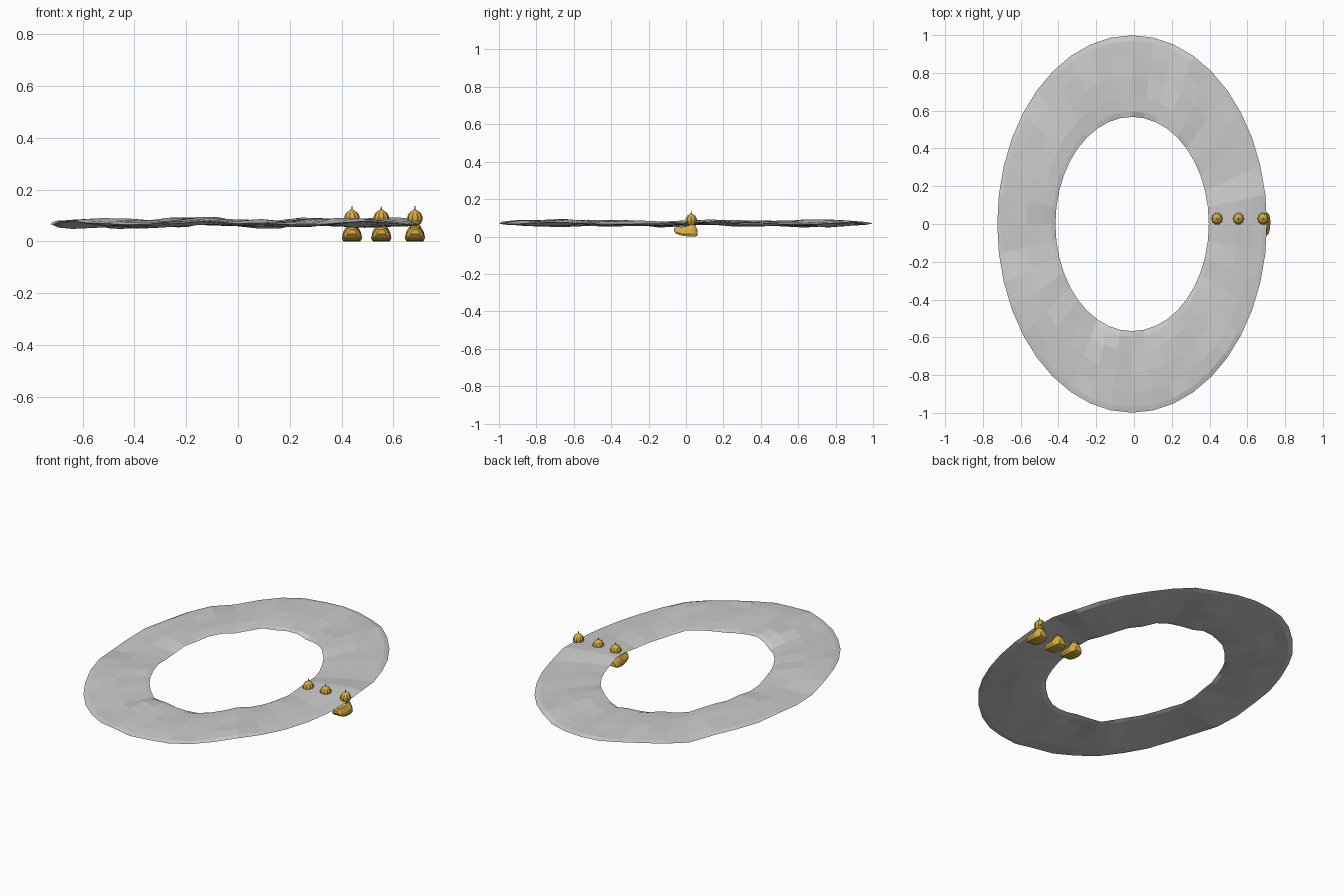
import bpy, bmesh, math, random
from mathutils import Vector, noise

if "Cube" in bpy.data.objects:
    bpy.data.objects.remove(bpy.data.objects["Cube"])

random.seed(4)
gold = bpy.data.materials.new("gold")
gold.diffuse_color = (0.68, 0.42, 0.05, 1)
gold.use_nodes = True
gold.node_tree.nodes["Principled BSDF"].inputs["Base Color"].default_value = gold.diffuse_color


def grid_mesh(name, rows, closed, mat=None):
    """Skin a list of equal-length point loops; closed joins last to first, else caps the ends."""
    bm = bmesh.new()
    vs = [[bm.verts.new(p) for p in row] for row in rows]
    n, m = len(vs), len(vs[0])
    for i in range(n if closed else n - 1):
        a, b = vs[i], vs[(i + 1) % n]
        for j in range(m):
            k = (j + 1) % m
            bm.faces.new((a[j], a[k], b[k], b[j]))
    if not closed:
        bm.faces.new(vs[0])
        bm.faces.new(vs[-1])
    bmesh.ops.recalc_face_normals(bm, faces=bm.faces)
    me = bpy.data.meshes.new(name)
    bm.to_mesh(me)
    bm.free()
    ob = bpy.data.objects.new(name, me)
    bpy.context.collection.objects.link(ob)
    if mat:
        me.materials.append(mat)
    return ob


# Rough flattened oval ring
SEG, SIDES = 40, 12
rows = []
for i in range(SEG):
    a = 2 * math.pi * i / SEG
    wave = 0.006 * math.sin(7 * a + 1) + 0.004 * math.sin(13 * a)
    row = []
    for j in range(SIDES):
        b = 2 * math.pi * j / SIDES
        rx = 0.56 + 0.154 * math.cos(b)
        ry = 0.783 + 0.216 * math.cos(b)
        x, y = rx * math.cos(a) - 0.01, ry * math.sin(a)
        bump = 0.010 * noise.noise(Vector((x * 7, y * 7, 3))) + random.uniform(-0.003, 0.003)
        row.append((x, y, 0.071 + 0.011 * math.sin(b) + wave + bump))
    rows.append(row)
grid_mesh("ring", rows, True)

# Three gold pieces: boot-shaped base, ribbed head with a spike
# base sections: y, half width, bottom z, top z
BASE = [(-0.064, 0.017, 0.028, 0.045), (-0.052, 0.030, 0.014, 0.053),
        (-0.025, 0.037, 0.005, 0.052), (0.005, 0.039, 0.001, 0.053),
        (0.030, 0.038, 0.0, 0.066), (0.050, 0.032, 0.0, 0.058),
        (0.062, 0.022, 0.006, 0.034)]
SHAPE = [(-0.85, 0), (0.85, 0), (1, 0.22), (0.9, 0.55), (0.45, 1), (-0.45, 1), (-0.9, 0.55), (-1, 0.22)]
HEAD = [(0.012, 0.058), (0.022, 0.068), (0.029, 0.084), (0.029, 0.096),
        (0.022, 0.110), (0.010, 0.119), (0.003, 0.123), (0.001, 0.137)]
for n, cx in enumerate((0.44, 0.553, 0.683), 1):
    grid_mesh(f"piece_base_{n}",
              [[(cx + u * w, y, lo + v * (hi - lo)) for u, v in SHAPE] for y, w, lo, hi in BASE],
              False, gold)
    head = []
    for r, z in HEAD:
        loop = []
        for j in range(20):
            t = 2 * math.pi * j / 20
            rr = r * (0.92 if j % 2 else 1.02)
            loop.append((cx + rr * math.cos(t), 0.028 + 1.08 * rr * math.sin(t), z))
        head.append(loop)
    grid_mesh(f"piece_head_{n}", head, False, gold)
